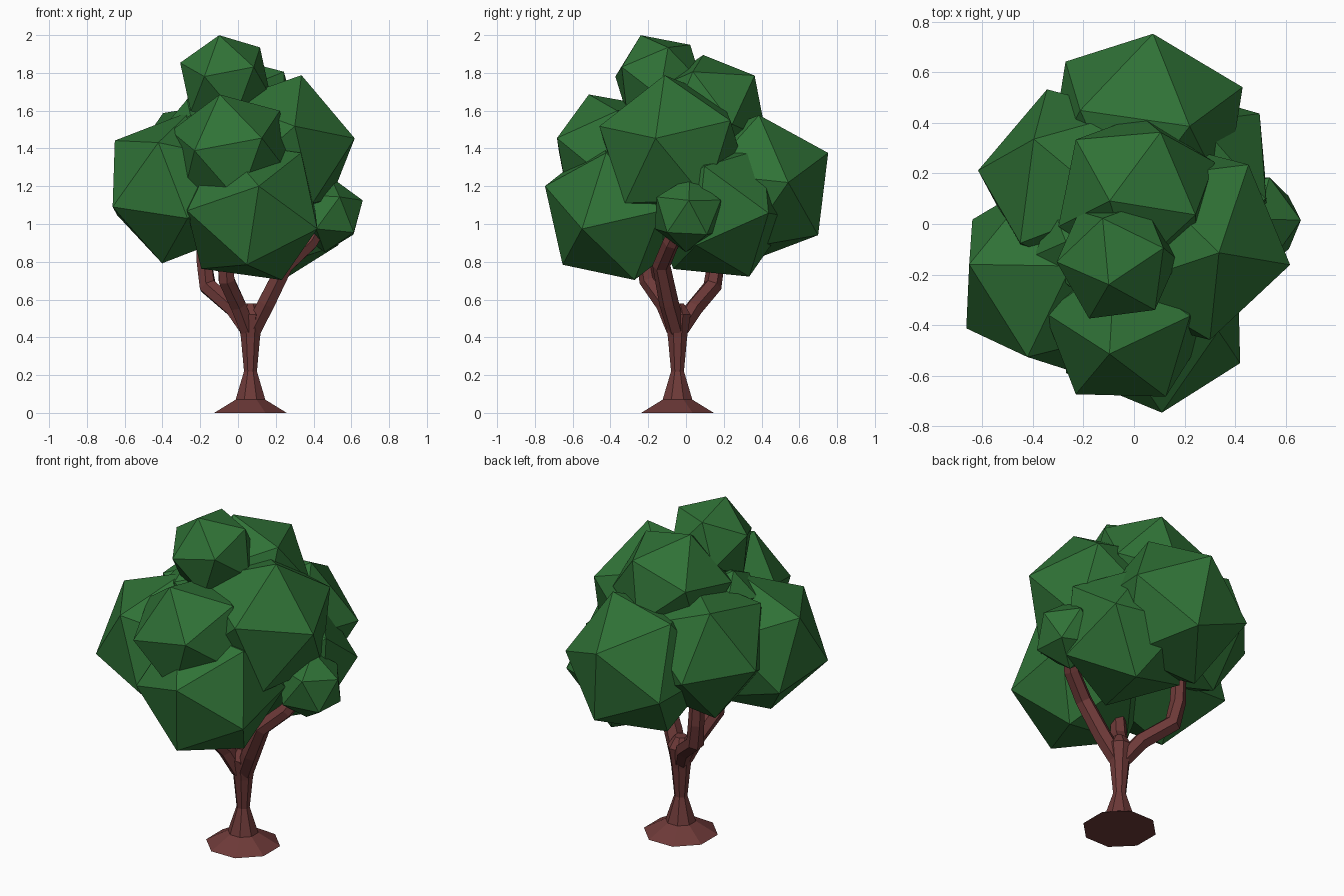
import bpy, bmesh, math
from mathutils import Vector, Matrix

if "Cube" in bpy.data.objects:
    bpy.data.objects.remove(bpy.data.objects["Cube"])


def material(name, color):
    m = bpy.data.materials.new(name)
    m.diffuse_color = (*color, 1)
    m.use_nodes = True
    m.node_tree.nodes["Principled BSDF"].inputs["Base Color"].default_value = m.diffuse_color
    return m


green = material("leaf green", (0.029, 0.168, 0.037))
brown = material("bark brown", (0.155, 0.042, 0.040))


def finish(bm, name, mat):
    bmesh.ops.recalc_face_normals(bm, faces=bm.faces)
    mesh = bpy.data.meshes.new(name)
    bm.to_mesh(mesh)
    bm.free()
    mesh.materials.append(mat)
    obj = bpy.data.objects.new(name, mesh)
    bpy.context.collection.objects.link(obj)
    return obj


def leaf_clump(name, center, radius, corner, neighbour):
    """Icosahedron turned so one corner and its neighbour point as given."""
    c = Vector(center)
    z = (Vector(corner) - c).normalized()
    n = Vector(neighbour) - c
    x = (n - z * n.dot(z)).normalized()
    y = z.cross(x)
    rot = Matrix((x, y, z)).transposed().to_4x4()
    bm = bmesh.new()
    bmesh.ops.create_icosphere(bm, subdivisions=1, radius=radius,
                               matrix=Matrix.Translation(c) @ rot)
    finish(bm, name, green)


def limb(name, points, radii, sides):
    """Tapered tube through points, capped at both ends."""
    pts = [Vector(p) for p in points]
    bm = bmesh.new()
    rings = []
    for i, p in enumerate(pts):
        t = (pts[min(i + 1, len(pts) - 1)] - pts[max(i - 1, 0)]).normalized()
        x = Vector((0, 1, 0)).cross(t).normalized()
        y = t.cross(x)
        rings.append([bm.verts.new(p + radii[i] * (x * math.cos(a) + y * math.sin(a)))
                      for a in (2 * math.pi * (k + 0.5) / sides for k in range(sides))])
    for lo, hi in zip(rings, rings[1:]):
        for k in range(sides):
            j = (k + 1) % sides
            bm.faces.new((lo[k], lo[j], hi[j], hi[k]))
    bm.faces.new(rings[0][::-1])
    bm.faces.new(rings[-1])
    finish(bm, name, brown)


# Trunk with flared root
cx, cy = 0.066, -0.045
limb("trunk", [(cx, cy, z) for z in (0, 0.07, 0.22, 0.40, 0.52, 0.58)],
     [0.208, 0.085, 0.037, 0.055, 0.075, 0.035], 8)

# Branches
limb("right_branch", [(0.08, -0.05, 0.44), (0.15, -0.09, 0.58), (0.25, -0.13, 0.78),
                      (0.38, -0.08, 0.90), (0.44, -0.03, 1.0)],
     [0.05, 0.052, 0.048, 0.045, 0.04], 6)
limb("back_left_branch", [(0.05, -0.03, 0.44), (-0.02, 0.04, 0.55), (-0.16, 0.14, 0.67),
                          (-0.18, 0.16, 0.80), (-0.19, 0.16, 1.0)],
     [0.045, 0.05, 0.05, 0.045, 0.04], 6)
limb("front_branch", [(0.05, -0.06, 0.44), (0.0, -0.11, 0.57), (-0.06, -0.20, 0.70),
                      (-0.08, -0.24, 0.95)],
     [0.045, 0.048, 0.048, 0.04], 6)

# Leaf clumps: centre, radius, one corner, a neighbouring corner
leaf_clump("crown_top", (-0.067, -0.145, 1.765), 0.255,
           (-0.10, -0.24, 2.0), (0.14, -0.08, 1.93))
leaf_clump("crown_upper_right", (0.215, -0.07, 1.39), 0.418,
           (0.34, -0.115, 1.80), (0.61, -0.16, 1.46))
leaf_clump("crown_upper_front", (-0.035, -0.39, 1.37), 0.345,
           (-0.10, -0.52, 1.70), (0.225, -0.36, 1.59))
leaf_clump("crown_upper_back", (0.01, 0.117, 1.575), 0.338,
           (-0.095, 0.092, 1.89), (0.09, 0.35, 1.81))
leaf_clump("crown_front", (0.07, -0.36, 1.07), 0.41,
           (0.11, -0.745, 1.20), (0.42, -0.54, 0.97))
leaf_clump("crown_left", (-0.325, -0.203, 1.195), 0.412,
           (-0.65, -0.16, 1.44), (-0.665, -0.41, 1.095))
leaf_clump("crown_back_left", (-0.22, 0.155, 1.275), 0.402,
           (-0.605, 0.21, 1.25), (-0.41, 0.33, 1.57))
leaf_clump("crown_back", (0.045, 0.375, 1.195), 0.42,
           (0.075, 0.75, 1.375), (0.22, 0.40, 1.58))
leaf_clump("crown_back_right", (0.20, 0.17, 1.08), 0.40,
           (0.27, 0.345, 0.70), (0.505, 0.425, 1.12))
leaf_clump("crown_right_small", (0.475, 0.01, 1.05), 0.20,
           (0.66, 0.015, 1.125), (0.51, 0.02, 1.24))
leaf_clump("crown_left_small", (-0.21, -0.09, 1.48), 0.19,
           (-0.27, -0.07, 1.66), (-0.38, -0.12, 1.52))
